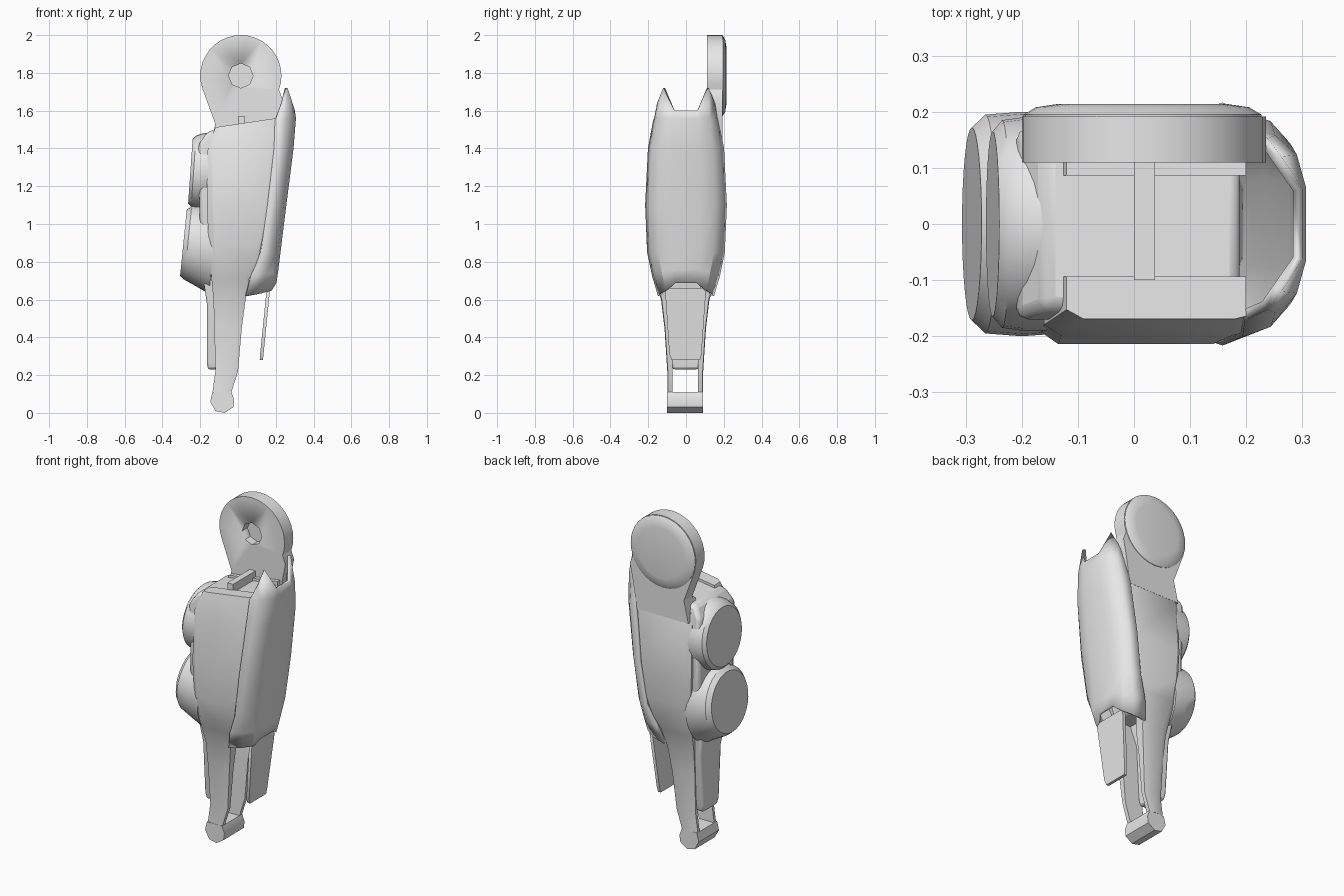
import bpy, bmesh, math
from mathutils import Vector

cube = bpy.data.objects.get("Cube")
if cube:
    bpy.data.objects.remove(cube, do_unlink=True)

grey = bpy.data.materials.new("plain_grey")
grey.use_nodes = True
grey.diffuse_color = (0.8, 0.8, 0.8, 1)
grey.node_tree.nodes["Principled BSDF"].inputs["Base Color"].default_value = (0.8, 0.8, 0.8, 1)


def activate(ob):
    bpy.ops.object.select_all(action="DESELECT")
    ob.select_set(True)
    bpy.context.view_layer.objects.active = ob


def loft(name, rings, closed=True, bevel=0.0, thickness=0.0):
    """Skin a list of equal-length rings; closed rings also get end caps."""
    bm = bmesh.new()
    rows = [[bm.verts.new(p) for p in ring] for ring in rings]
    n = len(rows[0])
    for a, b in zip(rows, rows[1:]):
        for i in range(n if closed else n - 1):
            j = (i + 1) % n
            bm.faces.new((a[i], a[j], b[j], b[i]))
    if closed:
        bm.faces.new(rows[0])
        bm.faces.new(rows[-1])
    bmesh.ops.recalc_face_normals(bm, faces=bm.faces)
    mesh = bpy.data.meshes.new(name)
    bm.to_mesh(mesh)
    bm.free()
    ob = bpy.data.objects.new(name, mesh)
    bpy.context.collection.objects.link(ob)
    mesh.materials.append(grey)
    if thickness:
        mod = ob.modifiers.new("thickness", "SOLIDIFY")
        mod.thickness = thickness
        mod.offset = 0
    if bevel:
        mod = ob.modifiers.new("soft_edges", "BEVEL")
        mod.width = bevel
        mod.segments = 2
        mod.limit_method = "ANGLE"
    activate(ob)
    bpy.ops.object.shade_smooth_by_angle(angle=math.radians(32))
    return ob


def box_ring(z, x0, x1, y0, y1, tilt=0.0):
    return [(x, y, z + tilt * x) for x, y in ((x0, y0), (x1, y0), (x1, y1), (x0, y1))]


def disc_ring(x, z, y, radius, n=32):
    return [(x + radius * math.cos(2 * math.pi * i / n), y,
             z + radius * math.sin(2 * math.pi * i / n)) for i in range(n)]


# Side frames: wide panels that narrow into the two fork legs
frame_rows = [  # height, left x, right x, outer y
    (1.53, -0.12, 0.2, 0.165), (1.4, -0.16, 0.195, 0.195), (1.1, -0.165, 0.16, 0.21),
    (0.9, -0.155, 0.125, 0.205), (0.78, -0.145, 0.1, 0.185), (0.71, -0.14, 0.06, 0.162),
    (0.6, -0.13, 0.04, 0.128), (0.45, -0.125, 0.02, 0.11), (0.22, -0.12, 0.0, 0.095),
    (0.11, -0.135, -0.035, 0.095)]
for side, label in ((-1, "front"), (1, "back")):
    rings = []
    for z, x0, x1, y in frame_rows:
        inner = 0.068 if z < 0.65 else 0.09
        mid = min(x0 + 0.03, x1)
        ring = [(x0, y * 0.9), (mid, y), (x1 - 0.02, y), (x1, y * 0.97), (x1, inner), (x0, inner)]
        tilt = 0.15 if z > 1.5 else 0
        rings.append([(px, side * py - 0.004, z + tilt * px) for px, py in ring])
    loft(label + "_side_frame", rings)

# Foot bar joining the fork legs
foot = [(-0.135, 0.11), (-0.147, 0.06), (-0.12, 0.01), (-0.07, 0.0),
        (-0.025, 0.03), (-0.02, 0.07), (-0.035, 0.11)]
loft("foot_bar", [[(x, y, z) for x, z in foot] for y in (-0.1, 0.09)])

# Core between the frames, with a small rib on its sloping top
loft("core", [box_ring(0.72, -0.17, 0.05, -0.13, 0.13),
              box_ring(0.85, -0.2, 0.1, -0.17, 0.17),
              box_ring(1.42, -0.21, 0.18, -0.17, 0.17),
              box_ring(1.515, -0.16, 0.19, -0.15, 0.14, 0.15)], bevel=0.02)
loft("top_rib", [box_ring(1.5, 0.0, 0.037, -0.1, 0.11),
                 box_ring(1.57, 0.0, 0.037, -0.1, 0.11)])

# Curved outer shell with a notched top
shell_rows = [  # side, corner and face heights, inner x, outer x, half width, corner blend
    (0.62, 0.65, 0.69, 0.04, 0.195, 0.14, 0.85),
    (0.73, 0.745, 0.76, 0.07, 0.205, 0.172, 0.85),
    (0.85, 0.85, 0.85, 0.12, 0.216, 0.197, 0.85),
    (1.1, 1.1, 1.1, 0.155, 0.247, 0.208, 0.85),
    (1.4, 1.4, 1.4, 0.19, 0.285, 0.193, 0.85),
    (1.55, 1.56, 1.56, 0.195, 0.298, 0.165, 0.85),
    (1.56, 1.72, 1.6, 0.2, 0.292, 0.16, 0.6)]
rings = []
for zs, zc, zf, x0, x1, h, k in shell_rows:
    w = x1 - x0
    half = [(x0, h, zs), (x0 + 0.6 * k * w, 0.91 * h, (zs + zc) / 2),
            (x0 + k * w, 0.72 * h, zc), (x1, 0.38 * h, zf)]
    rings.append([(x, -y, z) for x, y, z in half] + [(x, y, z) for x, y, z in reversed(half)])
loft("outer_shell", rings, closed=False, thickness=0.018)

# Thin tapered plate hanging below the shell
loft("lower_plate", [box_ring(0.28, 0.115, 0.132, -0.075, 0.075),
                     box_ring(0.31, 0.117, 0.135, -0.088, 0.082),
                     box_ring(0.64, 0.15, 0.168, -0.11, 0.105),
                     box_ring(0.66, 0.152, 0.17, -0.1, 0.095)])

# Tapered block behind the fork legs
loft("lower_block", [box_ring(0.23, -0.16, -0.1, -0.07, 0.065),
                     box_ring(0.27, -0.165, -0.095, -0.08, 0.075),
                     box_ring(0.58, -0.165, -0.08, -0.1, 0.1),
                     box_ring(0.75, -0.19, -0.05, -0.12, 0.12)], bevel=0.012)


# Two round pods with flat, slightly tilted faces
def pod(name, rows, tilt):
    n = 32
    rings = []
    for x, z, ry, rz in rows:
        ring = []
        for i in range(n):
            a = 2 * math.pi * i / n
            dz = rz * math.sin(a)
            ring.append((x + tilt * dz, ry * math.cos(a), z + dz))
        rings.append(ring)
    loft(name, rings)


pod("upper_pod", [(-0.12, 1.28, 0.19, 0.21), (-0.2, 1.28, 0.19, 0.2),
                  (-0.235, 1.28, 0.185, 0.188), (-0.252, 1.28, 0.165, 0.17)], 0.07)
pod("lower_pod", [(-0.13, 0.87, 0.195, 0.24), (-0.2, 0.885, 0.2, 0.215),
                  (-0.265, 0.9, 0.195, 0.195), (-0.289, 0.9, 0.172, 0.175)], 0.1)

# Shoulder plate: round top, tapering neck, and an octagonal socket
cx, cz, r = 0.015, 1.785, 0.215
arc = [math.radians(a) for a in range(-20, 201, 10)]
outline = [(cx + r * math.cos(a), cz + r * math.sin(a)) for a in arc]
outline += [(-0.12, 1.53), (-0.15, 1.4), (0.19, 1.4), (0.215, 1.56), (0.235, 1.66)]
plate = loft("shoulder_plate", [[(x, y, z) for x, z in outline] for y in (0.11, 0.192)])
cutter = loft("socket_cutter", [disc_ring(cx, cz, y, 0.065, 8) for y in (0.05, 0.16)])
cutter.hide_render = True
cut = plate.modifiers.new("socket", "BOOLEAN")
cut.operation = "DIFFERENCE"
cut.object = cutter
cut.solver = "EXACT"
activate(plate)
bpy.ops.object.modifier_move_to_index(modifier="socket", index=0)
bpy.ops.object.modifier_apply(modifier="socket")
bpy.data.objects.remove(cutter, do_unlink=True)

# Domed cap on the back of the shoulder
loft("shoulder_cap", [disc_ring(cx, cz, y, rad) for y, rad in
                      ((0.18, 0.212), (0.195, 0.212), (0.208, 0.19), (0.214, 0.15))])
